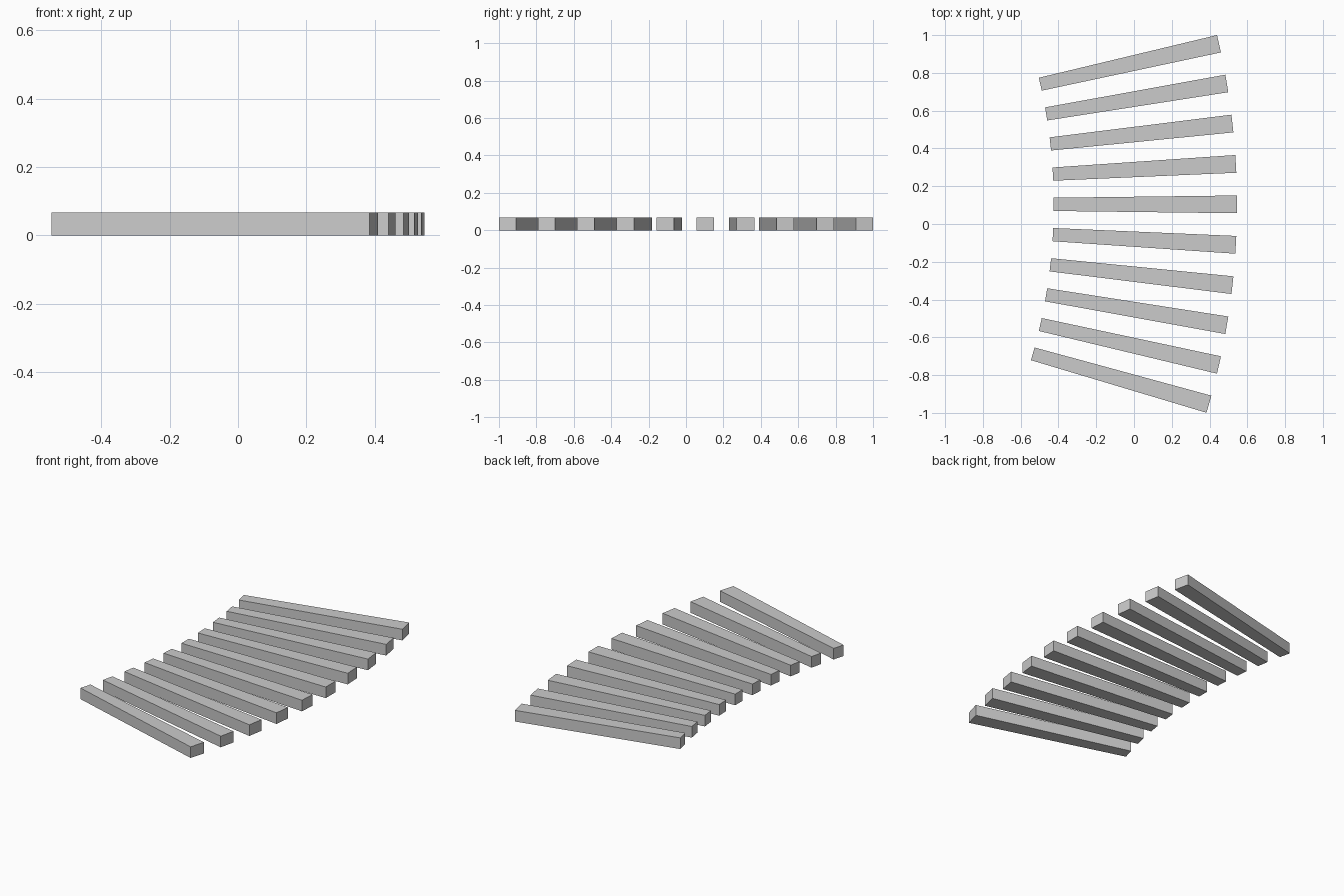
import bpy, math

if "Cube" in bpy.data.objects:
    bpy.data.objects.remove(bpy.data.objects["Cube"])

# Fan of tapered sleepers laid along an arc
PIVOT_X, PIVOT_Y = -3.305, 0.104
R_IN, R_OUT = 2.88, 3.85
HALF_IN, HALF_OUT = 0.035, 0.047
HEIGHT = 0.067
STEP = math.radians(3.19)

# Shared tapered bar, its origin at the centre of the arc
plan = [(R_IN, -HALF_IN), (R_OUT, -HALF_OUT), (R_OUT, HALF_OUT), (R_IN, HALF_IN)]
verts = [(x, y, z) for z in (0, HEIGHT) for x, y in plan]
faces = [(3, 2, 1, 0), (4, 5, 6, 7)]
faces += [(i, (i + 1) % 4, (i + 1) % 4 + 4, i + 4) for i in range(4)]
mesh = bpy.data.meshes.new("sleeper")
mesh.from_pydata(verts, [], faces)

# Ten bars swung around the arc centre
for n, k in enumerate(range(-5, 5), 1):
    bar = bpy.data.objects.new(f"sleeper_{n:02d}", mesh)
    bar.location = (PIVOT_X, PIVOT_Y, 0)
    bar.rotation_euler.z = k * STEP
    bpy.context.collection.objects.link(bar)
